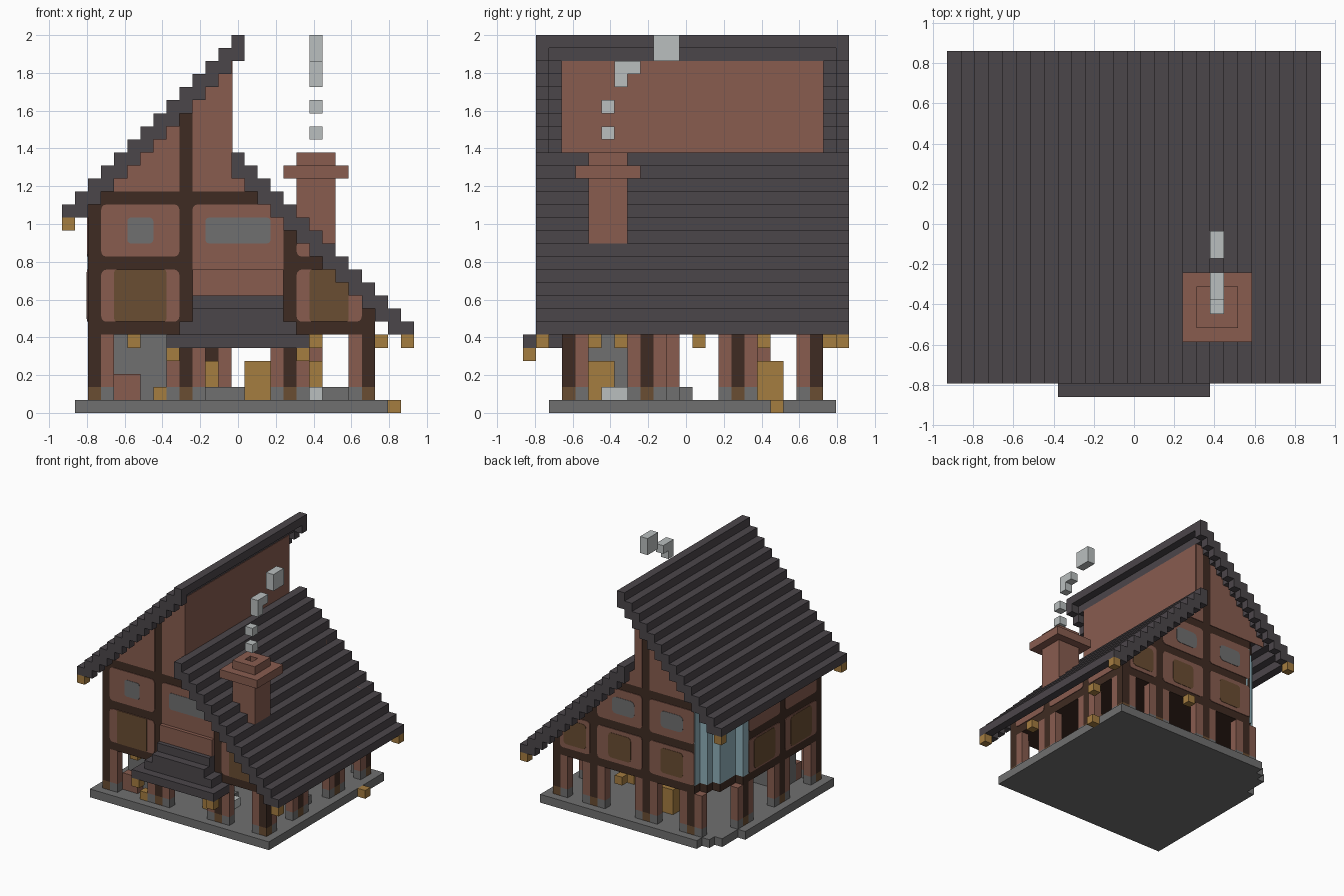
import bpy
import bmesh
from math import cos, sin, pi

cube = bpy.data.objects.get("Cube")
if cube:
    bpy.data.objects.remove(cube)

V = 2 / 29  # size of one building block


def gx(i):
    return (i - 13.5) * V


def gy(j):
    return (j - 12.5) * V


def material(name, hex_code):
    m = bpy.data.materials.new(name)
    srgb = [int(hex_code[n:n + 2], 16) / 255 for n in (0, 2, 4)]
    col = [((c + 0.055) / 1.055) ** 2.4 for c in srgb] + [1]
    m.diffuse_color = col
    m.use_nodes = True
    m.node_tree.nodes["Principled BSDF"].inputs["Base Color"].default_value = col
    return m


slate = material("slate", "4b464a")
brick = material("brick", "885c4f")
timber = material("dark timber", "3f2b22")
stone = material("stone", "707070")
gold = material("golden wood", "a57d40")
olive = material("olive shutter", "6a4d32")
smoke_mat = material("pale smoke", "babfbf")
glass = material("blue glass", "8fb0ba")


def finish(name, mat, bm):
    bmesh.ops.recalc_face_normals(bm, faces=bm.faces)
    me = bpy.data.meshes.new(name)
    bm.to_mesh(me)
    bm.free()
    me.materials.append(mat)
    ob = bpy.data.objects.new(name, me)
    bpy.context.collection.objects.link(ob)
    return ob


def blocks(name, mat, boxes):
    """One object from boxes given as block ranges (x, x, y, y, z, z)."""
    bm = bmesh.new()
    for a, b, c, d, e, f in boxes:
        verts = bmesh.ops.create_cube(bm, size=1)["verts"]
        for v in verts:
            v.co = (gx(b if v.co.x > 0 else a),
                    gy(d if v.co.y > 0 else c),
                    (f if v.co.z > 0 else e) * V)
    return finish(name, mat, bm)


def panels(name, mat, side, rects, r=0.4, t=0.005):
    """Thin rounded plates on a wall; rects are (along, along, z, z)."""
    bm = bmesh.new()
    for a, b, c, d in rects:
        pts = []
        for n, (u, w) in enumerate(((b - r, d - r), (a + r, d - r), (a + r, c + r), (b - r, c + r))):
            for s in range(4 if r else 1):
                ang = (n + s / 3) * pi / 2
                pts.append((u + r * cos(ang), w + r * sin(ang)))
        rings = []
        for off in (0, t):
            if side == "front":
                co = [(gx(u), gy(3) - off, w * V) for u, w in pts]
            elif side == "back":
                co = [(gx(u), gy(23) + off, w * V) for u, w in pts]
            elif side == "right":
                co = [(gx(2) - off, gy(u), w * V) for u, w in pts]
            else:
                co = [(gx(24) + off, gy(u), w * V) for u, w in pts]
            rings.append([bm.verts.new(p) for p in co])
        lo, hi = rings
        bm.faces.new(hi)
        bm.faces.new(lo)
        for n in range(len(lo)):
            m = (n + 1) % len(lo)
            bm.faces.new((lo[n], lo[m], hi[m], hi[n]))
    return finish(name, mat, bm)


# Stone base with a stepped corner
corner = {2: 18, 3: 21, 4: 22}
blocks("base", stone, [(5, 25, 2, 24, 0, 1)] +
       [(i - 1, i, 2, end + 1, 0, 1) for i, end in corner.items()] + [(4, 5, 2, 24, 0, 1)])
blocks("step_block", gold, [(25, 26, 19, 20, 0, 1)])


# Timber-framed upper body, one slice per roof step
def wall_top(i):
    return 15 + i if i < 13 else 32 - i


blocks("upper_body", timber, [(i, i + 1, 3, corner.get(i, 23), 6, wall_top(i)) for i in range(2, 24)])
blocks("ridge_wall", brick, [(12.5, 13.06, 3, 23, 19, 27)])

# Stepped roofs, with a deeper rim at both gable ends
for name, cols, top in (("high_roof", range(14), lambda i: 16 + i),
                        ("low_roof", range(13, 27), lambda i: 33 - i)):
    boxes = []
    for i in cols:
        boxes.append((i, i + 1, 1, 25, top(i) - 1, top(i)))
        if i not in (0, 26):
            boxes += [(i, i + 1, j, j + 1, top(i) - 2, top(i) - 1) for j in (1, 24)]
    blocks(name, slate, boxes)

# Lanterns under the eaves
blocks("eave_lanterns", gold, [(i, i + 1, j, j + 1, k, k + 1)
                               for i, k in ((0, 14), (26, 5)) for j in (1, 24)])

# Front canopy
blocks("canopy", slate, [(8, 19, 0, 3, 5, 6), (9, 18, 1, 3, 6, 7),
                         (10, 17, 1, 3, 7, 8), (10, 17, 2, 3, 8, 9)])
blocks("canopy_wall", brick, [(10, 17, 2.5, 3, 9, 11)])
blocks("canopy_lanterns", gold, [(i, i + 1, 0, 1, 4, 5) for i in (8, 18)])

# Front wall panels and windows
panels("front_panels", brick, "front", [(3, 9, 12, 16), (3, 9, 7, 11), (10, 17, 9, 16),
                                        (18, 23, 7, 11), (18, 20, 12, 13.2)])
panels("front_shutters", olive, "front", [(4, 8, 7, 11), (19, 22, 7, 11)], 0.2, 0.008)
panels("front_windows", stone, "front", [(5, 7, 13, 15), (11, 16, 13, 15)], 0.3, 0.008)

# Back wall panels and windows
panels("back_panels", brick, "back", [(a, b, c, c + 4) for a, b in ((5, 11), (12, 18)) for c in (7, 12)]
       + [(19, 23, 7, 11)])
panels("back_shutters", olive, "back", [(a, a + 3, 7.5, 10.5) for a in (6.5, 13.5, 19.5)], 0.4, 0.008)
panels("back_windows", stone, "back", [(a, a + 3, 13, 15) for a in (6.5, 13)], 0.5, 0.008)

# Brick filling of the gables, broken by one upright post
for side, post in (("front", 9), ("back", 11)):
    panels(side + "_gable", brick, side, [(i, i + 1, 17, wall_top(i)) for i in range(3, 16)
                                          if i != post and wall_top(i) > 17], 0)

# Side walls
panels("right_panels", brick, "right", [(a, a + 6, c, c + 4) for a in (4, 11) for c in (7, 12)])
panels("right_shutters", olive, "right", [(a, a + 4, 7.2, 10.8) for a in (5, 12)], 0.4, 0.008)
panels("left_panels", brick, "left", [(4, 9, 7, 9), (10, 16, 7, 9), (17, 22, 7, 9)])

# Stepped glass bay in the cut corner
P = 0.06
blocks("corner_glass", glass, [(i - P, i + 1, 17, end + P, 7, 16) for i, end in corner.items()]
       + [(5 - P, 5.5, 22, 23, 7, 16)])

# Arcade posts with a brace on each side along the wall
along_x = [(i, 3) for i in (2, 9, 17, 23)] + [(i, 22) for i in (5, 11, 18, 23)]
along_y = [(2, j) for j in (3, 10, 17)] + [(23, j) for j in (3, 9, 16, 22)]
cells = set(along_x + along_y)
braces = {(i + s, j) for i, j in along_x for s in (-1, 1) if 2 <= i + s <= 23}
braces |= {(i, j + s) for i, j in along_y for s in (-1, 1) if 3 <= j + s <= 22}
braces -= cells


def column(places, lo, hi):
    return [(i, i + 1, j, j + 1, lo, hi) for i, j in sorted(places)]


blocks("posts", timber, column(cells, 2, 6))
blocks("post_feet", olive, column(cells, 1, 2))
blocks("braces", brick, column(braces, 2, 6))
blocks("brace_feet", stone, column(braces, 1, 2))

# Ground floor furnishings
blocks("hearth", stone, [(4, 8, 5, 8, 1, 6)])
blocks("hearth_front", brick, [(4, 6, 4, 5, 1, 3)])
blocks("low_walls", stone, [(10, 16, 8, 9, 1, 2), (19, 23, 12, 13, 1, 2)])
blocks("pale_slabs", smoke_mat, [(16, 17, 6, 8, 1, 2), (19, 20, 9, 11, 1, 2)])
blocks("crates", gold, [(10, 12, 18, 20, 1, 4), (14, 16, 5, 7, 1, 4),
                        (18, 20, 15, 16, 1, 4), (7, 8, 3, 4, 1, 2)])
blocks("ceiling_lanterns", gold, column([(5, 4), (7, 13), (10, 16), (11, 7), (14, 18),
                                         (19, 5), (19, 13), (24, 7), (24, 18), (14, 23)], 5, 6))

# Chimney with a hollow top
blocks("chimney", brick, [(18, 21, 5, 8, 10, 18), (17, 22, 4, 9, 18, 19),
                          (18, 19, 5, 8, 19, 20), (20, 21, 5, 8, 19, 20),
                          (19, 20, 5, 6, 19, 20), (19, 20, 7, 8, 19, 20)])
blocks("flue", timber, [(19, 20, 6, 7, 19, 19.1)])

# Smoke puffs
blocks("smoke", smoke_mat, [(19, 20, a, b, c, d) for a, b, c, d in (
    (6, 7, 21, 22), (6, 7, 23, 24), (7, 8, 25, 26), (7, 9, 26, 27), (10, 12, 27, 29))])
